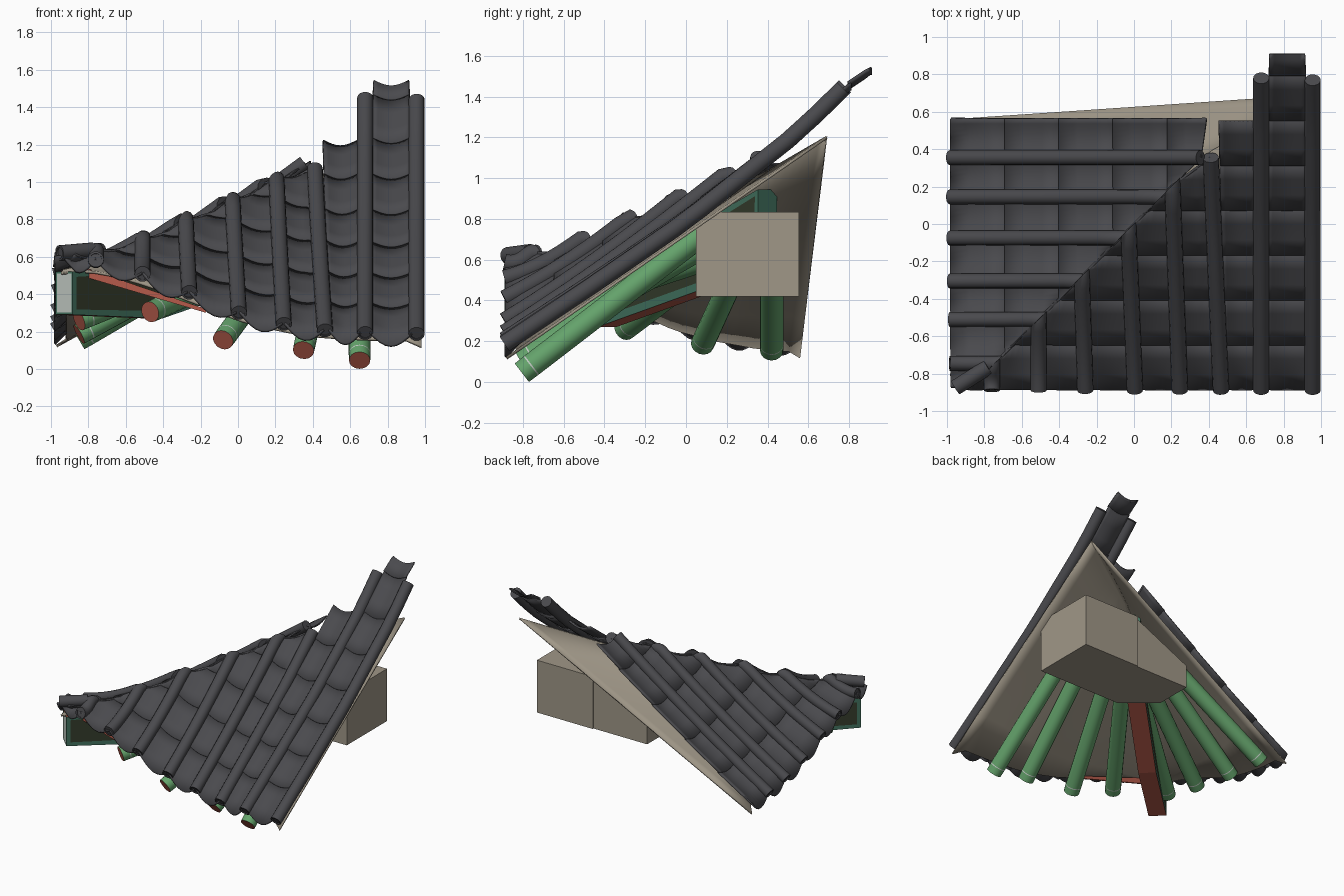
import bpy, bmesh, math
from mathutils import Vector as V

if "Cube" in bpy.data.objects:
    bpy.data.objects.remove(bpy.data.objects["Cube"])


def mat(name, r, g, b):
    m = bpy.data.materials.new(name)
    m.diffuse_color = (r, g, b, 1)
    m.use_nodes = True
    m.node_tree.nodes["Principled BSDF"].inputs["Base Color"].default_value = m.diffuse_color
    return m


TILE = mat("slate tile", .068, .068, .075)
TAN = mat("tan board", .35, .31, .245)
GREEN = mat("rafter green", .13, .37, .15)
RED = mat("oxide red", .46, .105, .07)
TEAL = mat("teal border", .055, .17, .115)
DARK = mat("dark green panel", .035, .045, .025)
GREY = mat("pale grey", .55, .6, .56)


def make(name, bm, mats, smooth=True, thick=0):
    bmesh.ops.recalc_face_normals(bm, faces=bm.faces)
    me = bpy.data.meshes.new(name)
    bm.to_mesh(me)
    bm.free()
    ob = bpy.data.objects.new(name, me)
    bpy.context.collection.objects.link(ob)
    for m in mats:
        me.materials.append(m)
    if thick:
        s = ob.modifiers.new("thickness", 'SOLIDIFY')
        s.thickness, s.offset = thick, 0
    if smooth:
        bpy.ops.object.select_all(action='DESELECT')
        ob.select_set(True)
        bpy.context.view_layer.objects.active = ob
        bpy.ops.object.shade_smooth_by_angle(angle=math.radians(35))


def table(pts, x):
    if x <= pts[0][0]:
        return pts[0][1]
    for (a, p), (b, q) in zip(pts, pts[1:]):
        if x <= b:
            return p + (q - p) * (x - a) / (b - a)
    return pts[-1][1]


# roof shape: eave height, hip height and main slope profile
EAVE = [(-.95, .61), (-.76, .585), (-.51, .5), (-.25, .395), (0, .29), (.24, .23), (.45, .195), (.68, .18), (.96, .175)]
HIP = [(-.95, .6), (-.75, .63), (-.5, .7), (-.28, .8), (-.02, .91), (.2, 1.02), (.38, 1.11)]
MAIN = [(-.9, .175), (-.45, .475), (0, .785), (.36, 1.07), (.55, 1.22), (.79, 1.455), (.91, 1.54)]


def eave_left(y):
    return table(EAVE, 1.1 * y + .07)


def surf_front(x, y):
    e = table(EAVE, x)
    if x > .385:
        return table(MAIN, y) + (e - .175) * max(0, .36 - y) / 1.26
    t = min(1, max(0, (y + .9) / max(.02, x + .9)))
    return e + (table(HIP, x) - e) * t - .1 * t * (1 - t)


def surf_left(x, y):
    e = eave_left(y)
    t = min(1, max(0, (x + 1) / max(.02, min(y, .39) + 1)))
    return e + (table(HIP, y) - e) * t - .1 * t * (1 - t)


def tube(bm, pts, rings, n=14):
    """Rings are (point, radius, material of the band that follows)."""
    prev = None
    for p, r, m in rings:
        j = min(range(len(pts)), key=lambda k: (pts[k] - p).length)
        t = (pts[min(j + 1, len(pts) - 1)] - pts[max(j - 1, 0)]).normalized()
        s = t.cross(V((0, 0, 1))).normalized()
        u = s.cross(t)
        ring = [bm.verts.new(p + r * (math.cos(a) * s + math.sin(a) * u))
                for a in (2 * math.pi * k / n for k in range(n))]
        if prev:
            for k in range(n):
                f = bm.faces.new((prev[k], prev[(k + 1) % n], ring[(k + 1) % n], ring[k]))
                f.material_index = pm
        else:
            bm.faces.new(ring).material_index = m
        prev, pm = ring, m
    bm.faces.new(prev).material_index = pm


def roll(name, a, b, surf, r, mitre=0):
    """Round cover tile following the roof; mitre = +1/-1 cuts it along the hip."""
    a, b = V(a), V(b)
    if mitre:
        b += (b - a).normalized() * .07
    pts = []
    for k in range(13):
        q = a.lerp(b, k / 12)
        pts.append(V((q.x, q.y, surf(q.x, q.y) + .005)))
    d = (pts[1] - pts[0]).normalized()
    rings = [(pts[0] + d * .006, r * .75, 0), (pts[0], r * .75, 0)] + [(p, r, 0) for p in pts]
    bm = bmesh.new()
    tube(bm, pts, rings)
    if mitre:
        cut = bmesh.ops.bisect_plane(bm, geom=bm.verts[:] + bm.edges[:] + bm.faces[:], plane_co=(0, 0, 0),
                                     plane_no=(-mitre, mitre, 0), clear_outer=True)["geom_cut"]
        bmesh.ops.holes_fill(bm, edges=[e for e in cut if isinstance(e, bmesh.types.BMEdge)], sides=0)
    make(name, bm, [TILE])


def trough(name, a1, b1, a2, b2, surf, course=.24, n=8):
    """Concave pan tiles laid in overlapping courses between two rolls."""
    bm = bmesh.new()
    longest = max((V(b1) - V(a1)).length, (V(b2) - V(a2)).length)
    for c in range(math.ceil(longest / course)):
        rows = []
        for k in range(4):
            row = []
            for i in range(n + 1):
                u = i / n
                A, B = V(a1).lerp(V(a2), u), V(b1).lerp(V(b2), u)
                L = max((B - A).length, 1e-4)
                d = min(L, course * (c + k * 1.05 / 3))
                q = A + (B - A) * (d / L)
                sag = .03 + .045 * max(0, 1 - d / .1)
                z = surf(q.x, q.y) - sag * math.sin(math.pi * u) + .01 * (1 - k / 3)
                row.append(bm.verts.new((q.x, q.y, z)))
            rows.append(row)
        for r, s in zip(rows, rows[1:]):
            for i in range(n):
                f = (r[i], r[i + 1], s[i + 1], s[i])
                if max((f[3].co - f[0].co).length, (f[2].co - f[1].co).length) > .002:
                    bm.faces.new(f)
    bmesh.ops.dissolve_degenerate(bm, dist=1e-4, edges=bm.edges)
    bmesh.ops.delete(bm, geom=[v for v in bm.verts if not v.link_faces], context='VERTS')
    make(name, bm, [TILE], thick=.014)


# front slope: eave x, top x, top y of each roll
front = [(-.93, -.93, -.88), (-.76, -.76, -.76), (-.51, -.51, -.51), (-.26, -.28, -.28), (.005, -.03, -.03),
         (.245, .205, .205), (.465, .41, .355), (.68, .68, .78), (.955, .955, .77)]
trough_top = {6: .55, 7: .905}
for i, (x, xt, yt) in enumerate(front):
    if i:
        roll(f"front_roll_{i}", (x, -.89), (xt, yt), surf_front, .043, 1 if i < 6 else 0)
    if i < 8:
        x2, xt2, yt2 = front[i + 1]
        w = .04 if i > 5 else 0
        y1, y2 = (trough_top[i],) * 2 if i > 5 else (yt, yt2)
        trough(f"front_pan_{i}", (x + w * .5, -.885), (xt + w * 1.1, y1), (x2 - w * .5, -.885), (xt2 - w, y2), surf_front)

# left slope: rows running towards the hip
left = [-.87, -.745, -.51, -.305, -.075, .145, .355, .565]
for i, y in enumerate(left):
    xt = min(y, .385)
    if 0 < i < 7:
        roll(f"left_roll_{i}", (-.985, y), (xt, y), surf_left, .04, -1 if i < 6 else 0)
    if i < 7:
        y2 = left[i + 1]
        trough(f"left_pan_{i}", (-.98, y), (xt, y), (-.98, y2), (min(y2, .385), y2), surf_left, .29)

# tile at the tip of the hip
bm = bmesh.new()
p, q = V((-.955, -.875, .62)), V((-.78, -.765, .635))
tube(bm, [p, q], [(p + (q - p) * .05, .03, 0), (p, .03, 0), (p, .042, 0), (q, .042, 0)])
make("corner_roll", bm, [TILE])


# tan sheathing: two slopes meeting at the hip, bowed below the tiles
def hip_board(x):
    return V((x, table([(-.93, -.87), (.39, .38), (.98, .69)], x),
              table([(-.93, .53), (-.5, .63), (-.02, .84), (.39, 1.02), (.98, 1.2)], x)))


for name in ("front_board", "left_board"):
    bm = bmesh.new()
    rows = []
    for k in range(25):
        u = k / 24
        x, y = -.93 + 1.91 * u, -.87 + 1.43 * u
        if name == "front_board":
            a = V((x, -.88, table(EAVE, x) - .058))
        else:
            a = V((-.97, y, eave_left(y) - .058))
        bow = .11 * min(1, max(0, (.55 - x) / .2))
        # the edge is set back behind the tile lips, except at the cut ends
        t0 = 0 if k == 24 else min(.6, .06 / max(.06, (hip_board(x) - a).length))
        row = []
        for j in range(7):
            t = t0 + (1 - t0) * j / 6
            row.append(bm.verts.new(a.lerp(hip_board(x), t) - V((0, 0, bow * t * (1 - t)))))
        rows.append(row)
    for r, s in zip(rows, rows[1:]):
        for j in range(6):
            bm.faces.new((r[j], s[j], s[j + 1], r[j + 1]))
    make(name, bm, [TAN], thick=.014)

# red fascia under the raised corner of the front eave
bm = bmesh.new()
rows = []
for k in range(13):
    u = k / 12
    b = V((-.83 + .66 * u, -.8, .545 - .225 * u))
    rows.append((bm.verts.new(b), bm.verts.new(b - V((0, 0, .05 - .03 * u)))))
for r, s in zip(rows, rows[1:]):
    bm.faces.new((r[0], s[0], s[1], r[1]))
make("front_fascia", bm, [RED], smooth=False, thick=.012)

# rafters fanning out from the wall: lower end, upper end
rafters = [((.65, -.805, .046), (.65, .15, .78)), ((.35, -.8, .1), (.5, .15, .77)),
           ((-.08, -.8, .155), (.32, .15, .7)), ((-.47, -.8, .305), (.2, .12, .61)),
           ((-.85, .42, .155), (.15, .42, .74)), ((-.85, .08, .185), (.15, .33, .73)),
           ((-.85, -.3, .26), (.15, .24, .67)), ((-.85, -.63, .34), (.12, .16, .6))]
for i, (a, b) in enumerate(rafters):
    a, b = V(a), V(b)
    d = (b - a).normalized()
    bm = bmesh.new()
    tube(bm, [a, b], [(a, .05, 1), (a, .057, 0), (a + d * .055, .058, 2),
                      (a + d * .062, .058, 0), (b, .058, 0)], 16)
    make(f"rafter_{i + 1}", bm, [GREEN, RED, GREY])

# hip beam: side profile along the diagonal, with inset painted panels
prof = [(-.93, .29), (-.45, .27), (.1, .46), (.36, .7), (.36, .945), (0, .74), (-.45, .56), (-.93, .52)]
bm = bmesh.new()
off = V((.046, -.046, 0))
sides = [[bm.verts.new(V((s, s + .04 - .05 * min(0, s), z)) + off * k) for s, z in prof] for k in (1, -1)]
panels = [bm.faces.new(sides[0]), bm.faces.new(sides[1][::-1])]
for i in range(8):
    j = (i + 1) % 8
    f = bm.faces.new((sides[0][i], sides[1][i], sides[1][j], sides[0][j]))
    f.material_index = 1 if i in (0, 1, 2, 6) else 0
    if i == 7:
        panels.append(f)
bmesh.ops.recalc_face_normals(bm, faces=bm.faces)
for f, m, w in zip(panels, (2, 2, 3), (.04, .04, .015)):
    bmesh.ops.inset_region(bm, faces=[f], thickness=w)
    f.material_index = m
make("hip_beam", bm, [TEAL, RED, DARK, GREY], smooth=False)


# wall blocks that carry the rafters: plan corners with their top height
def block(name, plan, z0):
    bm = bmesh.new()
    low = [bm.verts.new((x, y, z0)) for x, y, z in plan]
    top = [bm.verts.new(p) for p in plan]
    bm.faces.new(low)
    for i in range(len(plan)):
        j = (i + 1) % len(plan)
        bm.faces.new((low[i], low[j], top[j], top[i]))
    bmesh.ops.triangulate(bm, faces=[bm.faces.new(top)])
    make(name, bm, [TAN], smooth=False)


block("front_wall", [(.43, .05, .755), (.92, .05, .755), (.92, .17, .835), (.92, .555, .835),
                     (.43, .555, .835), (.43, .17, .835)], .42)
block("corner_wall", [(.2, .05, .7), (.43, .05, .72), (.43, .545, .82), (-.04, .545, .6), (-.04, .25, .58)], .42)
